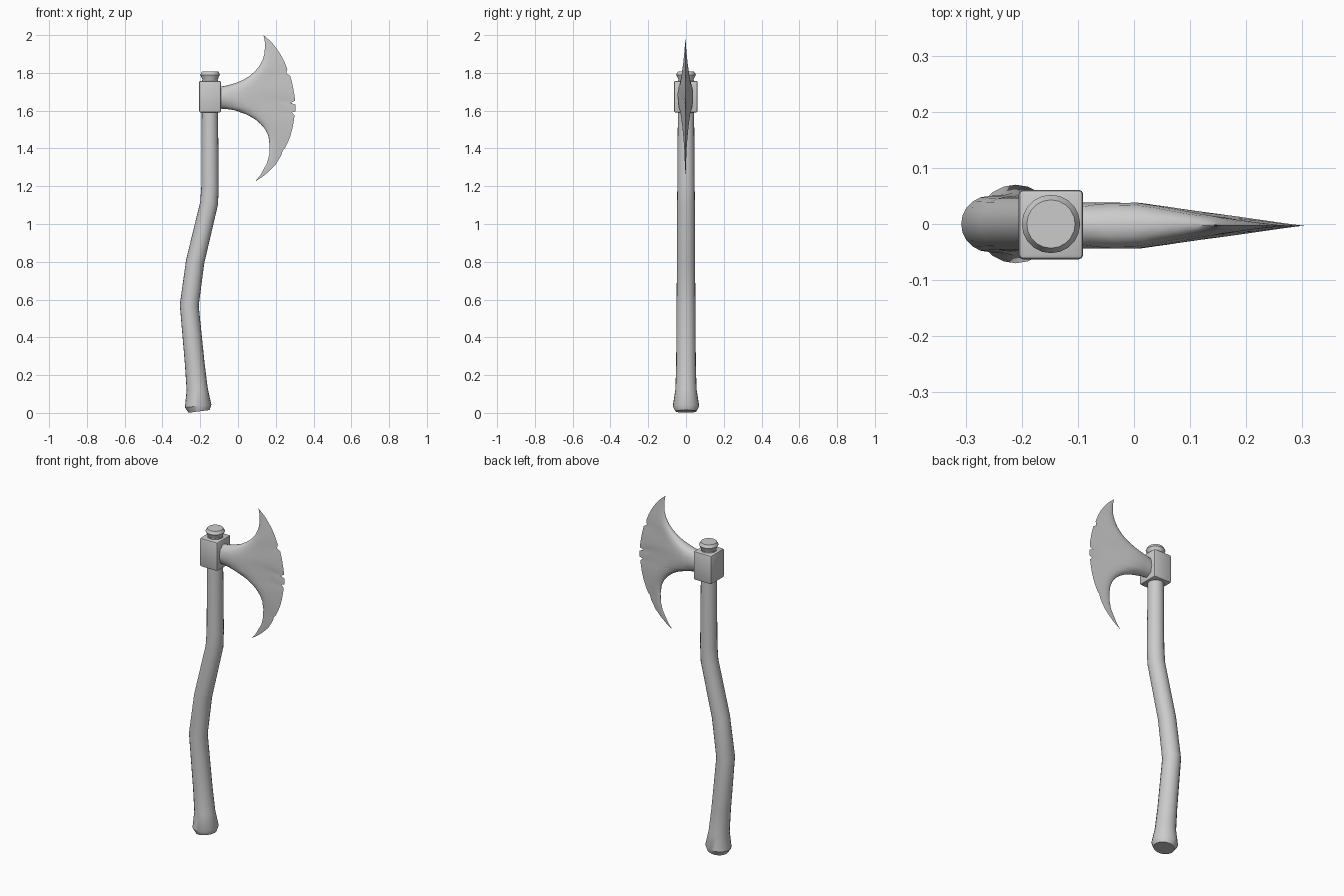
import bpy, bmesh, math
from mathutils import Vector
from mathutils.geometry import intersect_point_line

if "Cube" in bpy.data.objects:
    bpy.data.objects.remove(bpy.data.objects["Cube"])


def finish(name, bm, angle=35):
    bmesh.ops.remove_doubles(bm, verts=bm.verts, dist=0.0003)
    bmesh.ops.recalc_face_normals(bm, faces=bm.faces)
    me = bpy.data.meshes.new(name)
    bm.to_mesh(me)
    bm.free()
    ob = bpy.data.objects.new(name, me)
    bpy.context.collection.objects.link(ob)
    bpy.ops.object.select_all(action='DESELECT')
    bpy.context.view_layer.objects.active = ob
    ob.select_set(True)
    bpy.ops.object.shade_smooth_by_angle(angle=math.radians(angle))
    return ob


def tube(name, rings, sides=20):
    """Skin rings given as (centre x, centre z, radius, slope)."""
    bm = bmesh.new()
    loops = []
    for cx, cz, r, slope in rings:
        loop = []
        for i in range(sides):
            a = 2 * math.pi * i / sides
            dx = r * math.cos(a)
            loop.append(bm.verts.new((cx + dx, r * math.sin(a), cz + slope * dx)))
        loops.append(loop)
    for lo, hi in zip(loops, loops[1:]):
        for i in range(sides):
            j = (i + 1) % sides
            bm.faces.new((lo[i], lo[j], hi[j], hi[i]))
    bm.faces.new(loops[0])
    bm.faces.new(loops[-1])
    return finish(name, bm)


# Curved wooden handle with flared butt
tube("handle", [
    (-0.206, 0.008, 0.056, 0.13), (-0.211, 0.036, 0.070, 0.11),
    (-0.216, 0.125, 0.056, 0.08), (-0.229, 0.26, 0.052, 0.07),
    (-0.258, 0.57, 0.050, -0.05), (-0.227, 0.80, 0.048, -0.2),
    (-0.153, 1.11, 0.047, -0.15), (-0.148, 1.20, 0.046, 0),
    (-0.149, 1.60, 0.043, 0), (-0.148, 1.763, 0.042, 0)])

# Flared knob on top
tube("top_knob", [(-0.148, 1.75, 0.038, 0), (-0.148, 1.762, 0.039, 0),
                  (-0.148, 1.79, 0.052, 0), (-0.148, 1.807, 0.043, 0)])

# Square socket block
bm = bmesh.new()
bmesh.ops.create_cube(bm, size=1)
for v in bm.verts:
    v.co = Vector((-0.148 + v.co.x * 0.115, -0.001 + v.co.y * 0.124, 1.674 + v.co.z * 0.168))
bmesh.ops.bevel(bm, geom=bm.edges[:], offset=0.008, segments=2, profile=0.5, affect='EDGES')
finish("socket_block", bm)

# Blade: stations from top horn to bottom horn (inner x, inner z, cutting edge x, z)
stations = [
    (.135, 2.0, .135, 2.0), (.142, 1.965, .177, 1.963), (.142, 1.93, .202, 1.932),
    (.14, 1.9, .224, 1.90), (.13, 1.868, .245, 1.86), (.113, 1.836, .261, 1.82),
    (.09, 1.808, .256, 1.797), (.06, 1.783, .277, 1.783), (.025, 1.762, .288, 1.74),
    (-.013, 1.746, .298, 1.687), (-.06, 1.733, .301, 1.665), (-.10, 1.727, .301, 1.652),
    (-.10, 1.71, .279, 1.642), (-.10, 1.669, .304, 1.632), (-.10, 1.628, .304, 1.597),
    (-.10, 1.611, .284, 1.59), (-.055, 1.608, .299, 1.575), (-.018, 1.602, .296, 1.55),
    (.045, 1.58, .289, 1.51), (.09, 1.555, .277, 1.465), (.119, 1.53, .263, 1.43),
    (.145, 1.5, .248, 1.40), (.161, 1.465, .236, 1.388), (.167, 1.42, .228, 1.362),
    (.166, 1.37, .2, 1.315), (.155, 1.325, .166, 1.28), (.118, 1.258, .13, 1.25),
    (.092, 1.226, .092, 1.226)]
inner = [Vector((s[0], 0, s[1])) for s in stations]
outer = [Vector((s[2], 0, s[3])) for s in stations]


def distance(p, lines):
    best = 9.0
    for line in lines:
        for a, b in zip(line, line[1:]):
            q, t = intersect_point_line(p, a, b)
            best = min(best, (p - a.lerp(b, max(0, min(1, t)))).length)
    return best


def half_thickness(p):
    d_in = min(distance(p, [inner[:12], inner[15:]]) / 0.045, 1)
    d_out = min(distance(p, [outer]) / 0.27, 1)
    return 0.041 * math.sqrt(max(0, 1 - (1 - d_in) ** 2)) * d_out


bm = bmesh.new()
columns = [0, .03, .08, .16, .28, .42, .58, .74, .88, 1]
for side in (-1, 1):
    grid = []
    for a, b in zip(inner, outer):
        row = []
        for u in columns:
            p = a.lerp(b, u)
            row.append(bm.verts.new((p.x, -0.003 + side * half_thickness(p), p.z)))
        grid.append(row)
    for r0, r1 in zip(grid, grid[1:]):
        for i in range(len(columns) - 1):
            bm.faces.new((r0[i], r0[i + 1], r1[i + 1], r1[i]))
bmesh.ops.dissolve_degenerate(bm, dist=0.0002, edges=bm.edges)
bmesh.ops.remove_doubles(bm, verts=bm.verts, dist=0.0003)
bmesh.ops.holes_fill(bm, edges=[e for e in bm.edges if e.is_boundary])
finish("blade", bm, 50)
